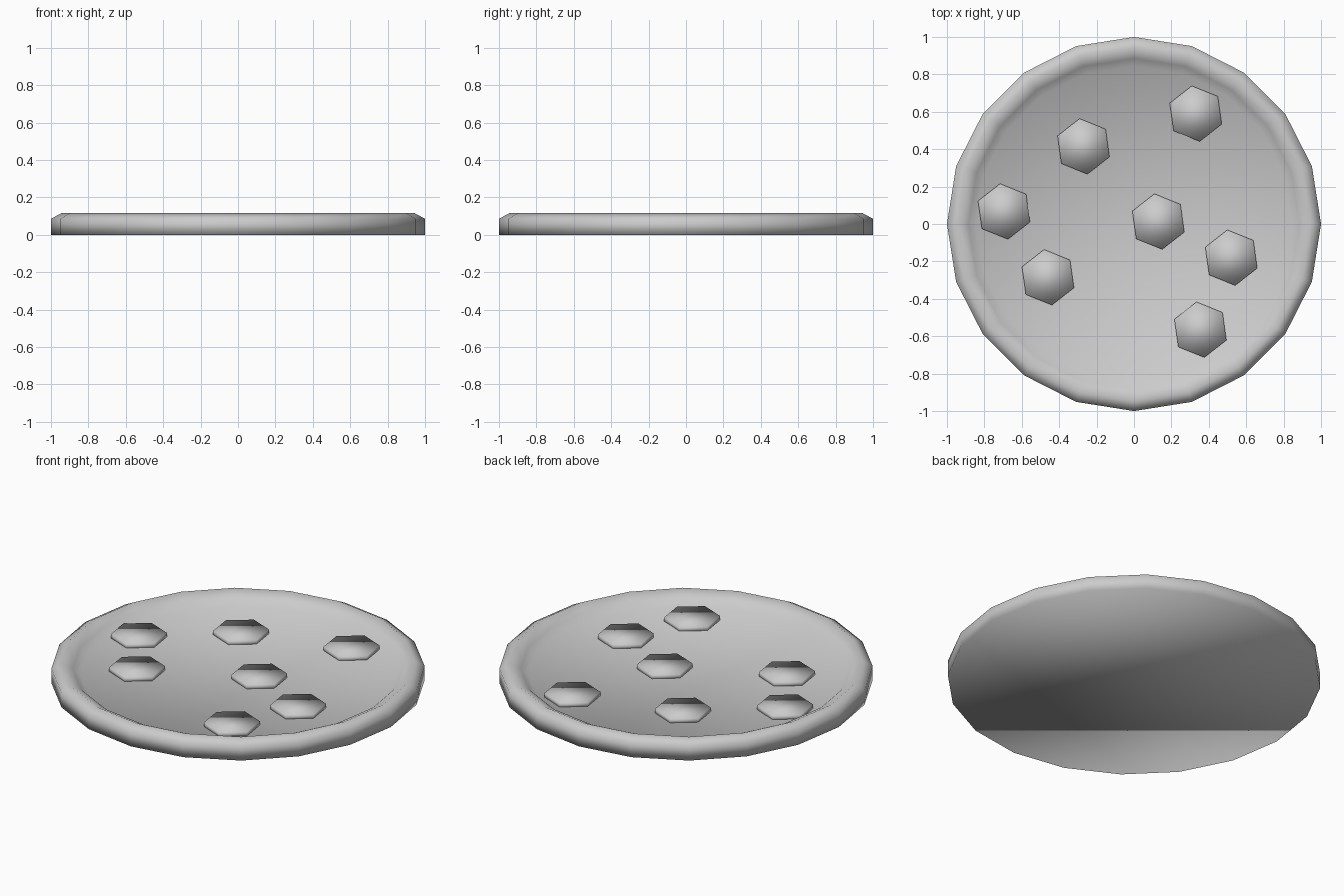
import bpy
import bmesh
from math import cos, sin, radians, tau

cube = bpy.data.objects.get("Cube")
if cube:
    bpy.data.objects.remove(cube, do_unlink=True)

# One plain grey for everything
grey = bpy.data.materials.new("plain_grey")
grey.use_nodes = True
colour = (0.6, 0.6, 0.6, 1)
grey.diffuse_color = colour
grey.node_tree.nodes["Principled BSDF"].inputs["Base Color"].default_value = colour


def lathe(name, profile, sides, start=0.0, location=(0, 0, 0)):
    """Spin (radius, height) points into a closed solid with flat n-gon caps."""
    bm = bmesh.new()
    rings = []
    for r, z in profile:
        angles = [start + tau * i / sides for i in range(sides)]
        rings.append([bm.verts.new((r * cos(a), r * sin(a), z)) for a in angles])
    for low, high in zip(rings, rings[1:]):
        for i in range(sides):
            j = (i + 1) % sides
            bm.faces.new((low[i], low[j], high[j], high[i]))
    bm.faces.new(rings[0][::-1])
    bm.faces.new(rings[-1])
    for face in bm.faces:
        face.smooth = True
    mesh = bpy.data.meshes.new(name)
    bm.to_mesh(mesh)
    bm.free()
    mesh.materials.append(grey)
    obj = bpy.data.objects.new(name, mesh)
    obj.location = location
    bpy.context.collection.objects.link(obj)
    return obj


# Round base with a raised crust and a sunken floor
lathe("crust_base", [(1, 0), (1, 0.085), (0.945, 0.115), (0.885, 0.085), (0.845, 0.05)], 20)

# Hexagonal topping slices scattered over the floor
spots = [(0.33, 0.59), (-0.27, 0.415), (-0.695, 0.067), (0.13, 0.013),
         (-0.46, -0.285), (0.52, -0.18), (0.355, -0.565)]
for n, (x, y) in enumerate(spots, 1):
    lathe(f"topping_slice_{n}", [(0.15, 0), (0.15, 0.032)], 6, radians(98), (x, y, 0.042))
